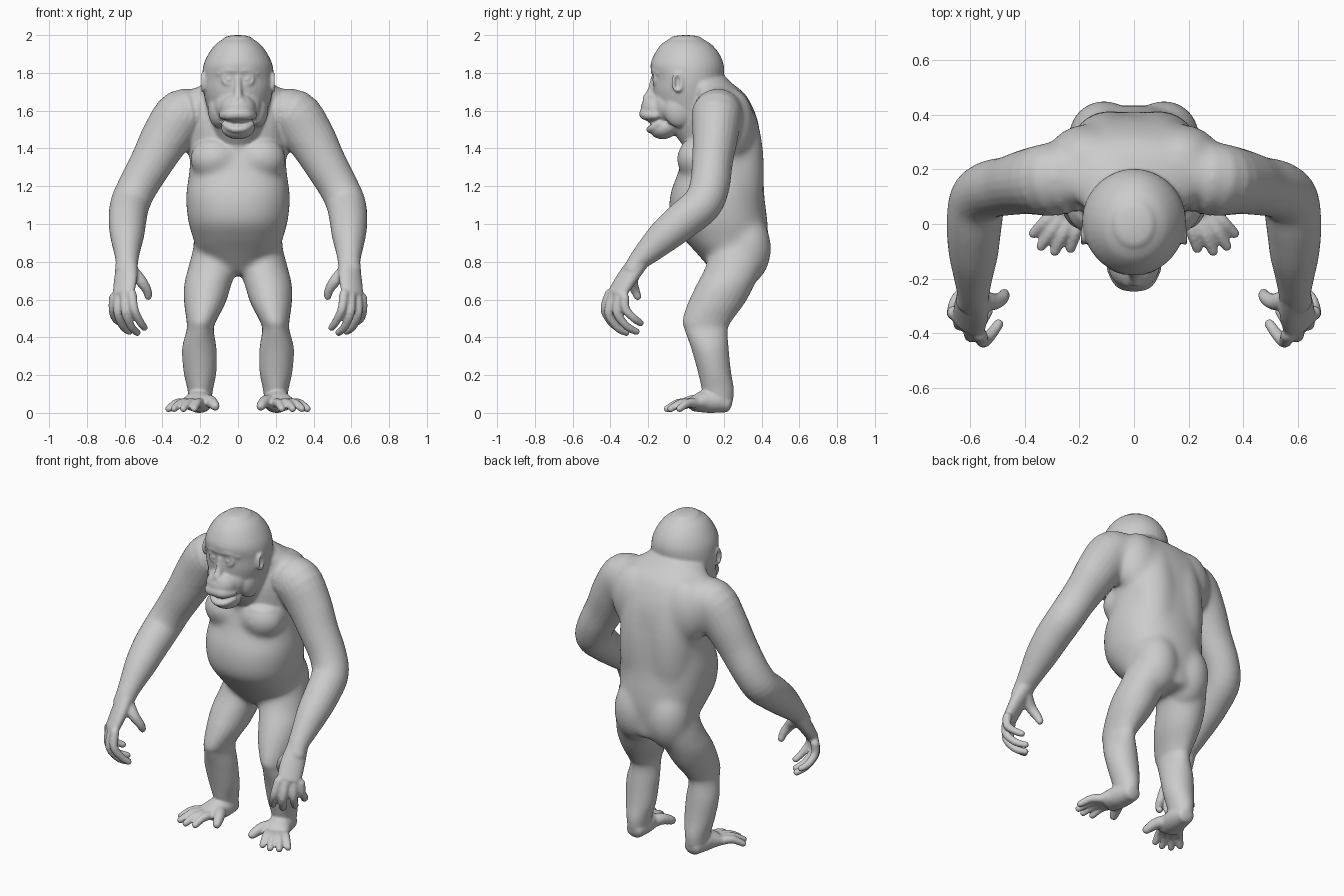
import bpy, bmesh, math
from mathutils import Vector, Matrix

bm = bmesh.new()


def catmull(p0, p1, p2, p3, t):
    return [0.5 * (2*b + (c-a)*t + (2*a-5*b+4*c-d)*t*t + (3*b-a-3*c+d)*t**3)
            for a, b, c, d in zip(p0, p1, p2, p3)]


def tube(pts, s=1, flat=False, across=(1, 0, 0), dome=0.9, seg=24, power=2.0):
    """Loft smooth rings through (x, y, z, half_width, half_depth) points with round ends."""
    pts = [tuple(p) if len(p) == 5 else tuple(p) + (p[3],) for p in pts]
    path = []
    for i in range(len(pts) - 1):
        a, d = pts[max(i-1, 0)], pts[min(i+2, len(pts)-1)]
        path += [catmull(a, pts[i], pts[i+1], d, k/4) for k in range(4)]
    path.append(list(pts[-1]))
    cen = [Vector(p[:3]) for p in path]
    rings = []
    for i, p in enumerate(path):
        t = (cen[min(i+1, len(cen)-1)] - cen[max(i-1, 0)]).normalized()
        if flat:
            t = Vector((0, 0, 1 if t.z > 0 else -1))
        u = Vector(across)
        u = (u - t * u.dot(t)).normalized()
        v = t.cross(u)
        r = min(p[3], p[4]) * dome
        if i == 0:
            rings += [(cen[i] - t*r*math.sin(q), u, v, p[3]*math.cos(q), p[4]*math.cos(q)) for q in (1.45, 1.1, .75, .4)]
        rings.append((cen[i], u, v, p[3], p[4]))
        if i == len(path) - 1:
            rings += [(cen[i] + t*r*math.sin(q), u, v, p[3]*math.cos(q), p[4]*math.cos(q)) for q in (.4, .75, 1.1, 1.45)]
    loops = []
    for c, u, v, a, b in rings:
        loop = []
        for k in range(seg):
            w = 2*math.pi*k/seg
            cx, sy = [math.copysign(abs(n)**(2/power), n) for n in (math.cos(w), math.sin(w))]
            q = c + u*a*cx + v*b*sy
            loop.append(bm.verts.new((q.x*s, q.y, q.z)))
        loops.append(loop)
    for l0, l1 in zip(loops, loops[1:]):
        for k in range(seg):
            bm.faces.new((l0[k], l0[(k+1) % seg], l1[(k+1) % seg], l1[k]))
    bm.faces.new(loops[0])
    bm.faces.new(loops[-1])


def blob(c, r, s=1, tilt=0):
    m = Matrix.Translation((c[0]*s, c[1], c[2])) @ Matrix.Rotation(tilt, 4, 'X') @ Matrix.Diagonal((*r, 1))
    bmesh.ops.create_uvsphere(bm, u_segments=24, v_segments=16, radius=1, matrix=m)


# torso
tube([(0, .28, .75, .09, .14), (0, .26, .80, .16, .165), (0, .235, .86, .215, .192), (0, .207, .93, .24, .228),
      (0, .175, 1.02, .265, .256), (0, .165, 1.15, .275, .25), (0, .185, 1.28, .258, .225),
      (0, .195, 1.4, .255, .205), (0, .19, 1.55, .27, .19), (0, .175, 1.68, .26, .145),
      (0, .13, 1.74, .19, .12), (0, .10, 1.79, .10, .10)], flat=True, dome=.25, power=2.25, seg=36)
# head and neck
tube([(0, .12, 1.42, .13, .14), (0, .07, 1.53, .145, .17), (0, .03, 1.62, .165, .19),
      (0, .012, 1.7, .184, .187), (0, .012, 1.77, .19, .188), (0, .006, 1.84, .183, .194),
      (0, .005, 1.9, .157, .172), (0, .002, 1.95, .120, .134), (0, .0, 1.98, .078, .088)],
     flat=True, dome=.26, seg=36)
# muzzle, lips, jaw and nose
blob((0, -.15, 1.61), (.095, .09, .085))
blob((0, -.10, 1.63), (.125, .085, .11))
tube([(-.08, -.16, 1.575, .022), (-.048, -.208, 1.578, .028), (0, -.218, 1.583, .03),
      (.048, -.208, 1.578, .028), (.08, -.16, 1.575, .022)], across=(0, 0, 1))
blob((0, -.115, 1.51), (.09, .078, .060), tilt=.25)
tube([(-.075, -.14, 1.53, .014), (-.042, -.18, 1.507, .017), (0, -.192, 1.5, .018),
      (.042, -.18, 1.507, .017), (.075, -.14, 1.53, .014)], across=(0, 0, 1))
tube([(0, -.172, 1.77, .016), (0, -.182, 1.71, .02), (0, -.206, 1.665, .024)])

for s in (1, -1):
    # face details: nostril wings, eye rims, brow, eyes, ears, jowls
    blob((.02, -.212, 1.652), (.018, .018, .014), s)
    rim = [(.048 + .033*math.cos(a), -.170 + .008*abs(math.cos(a)), 1.765 + .026*math.sin(a), .008)
           for a in [k*math.pi/5 for k in range(11)]]
    tube(rim, s, across=(0, 1, 0), seg=10)
    tube([(0, -.170, 1.81, .017), (.05, -.165, 1.815, .018), (.10, -.138, 1.795, .016)], s, across=(0, 0, 1))
    blob((.048, -.162, 1.765), (.018, .018, .015), s)
    ear = [(.187, -.045 + .024*math.cos(a), 1.75 + .044*math.sin(a), .009)
           for a in [k*math.pi/5 for k in range(11)]]
    tube(ear, s, across=(1, 0, 0), seg=10)
    blob((.105, -.035, 1.61), (.055, .085, .10), s)
    # chest, back, shoulder blade and buttock muscles
    blob((.12, .065, 1.345), (.135, .115, .115), s)
    blob((.09, .26, 1.28), (.15, .155, .42), s)
    blob((.17, .24, 1.52), (.15, .125, .20), s)
    blob((.11, .32, .87), (.13, .132, .19), s)
    # arm
    tube([(.18, .18, 1.59, .125), (.29, .165, 1.58, .14, .135), (.38, .155, 1.46, .132, .12),
          (.455, .14, 1.33, .115, .108), (.53, .125, 1.2, .105), (.572, .085, 1.105, .104),
          (.585, -.015, 1.02, .1), (.587, -.11, .94, .09), (.588, -.19, .865, .072),
          (.588, -.25, .805, .06, .055), (.592, -.285, .75, .06, .05)], s, dome=.6)
    # palm
    tube([(.588, -.25, .80, .058, .05), (.595, -.315, .71, .07, .042), (.606, -.367, .63, .068, .034)],
         s, across=(.75, .66, 0), dome=.6)
    # thumb and fingers
    tube([(.565, -.27, .75, .038), (.515, -.285, .70, .031), (.482, -.27, .65, .025), (.475, -.255, .615, .02)], s, seg=14)
    for f in ([(.562, -.405, .63), (.55, -.43, .55), (.52, -.40, .485), (.495, -.365, .45)],
              [(.598, -.385, .62), (.595, -.41, .53), (.563, -.365, .453), (.532, -.315, .425)],
              [(.632, -.355, .61), (.636, -.365, .53), (.61, -.315, .46), (.574, -.262, .43)],
              [(.658, -.325, .61), (.662, -.32, .55), (.65, -.275, .50), (.62, -.24, .475)]):
        tube([(*p, r) for p, r in zip(f, (.026, .0235, .0215, .019))], s, seg=14)
    # leg
    tube([(.125, .28, .86, .115, .15), (.135, .255, .77, .13, .155), (.16, .21, .68, .126, .155),
          (.176, .16, .58, .109, .15), (.193, .113, .49, .08, .131), (.2, .107, .44, .072, .114),
          (.205, .127, .34, .091, .099), (.201, .15, .22, .087, .088), (.2, .168, .13, .069, .085),
          (.2, .175, .07, .06, .075)], s, flat=True, dome=.5)
    # foot
    tube([(.197, .22, .047, .052, .047), (.2, .17, .060, .066, .060), (.21, .10, .060, .073, .060),
          (.232, .045, .048, .075, .042)], s, dome=.5)
    # toes
    tube([(.185, .09, .055, .042), (.15, .035, .062, .034), (.13, -.01, .047, .029), (.12, -.035, .034, .024)], s, seg=14)
    for bx, by, tx, ty in ((.195, .03, .232, -.09), (.232, .025, .29, -.101),
                           (.262, .035, .34, -.082), (.28, .055, .368, -.035)):
        tube([(bx, by, .05, .027), (bx*.5+tx*.5, by*.5+ty*.5, .052, .0235), (tx, ty, .021, .019)], s, seg=14)

bmesh.ops.recalc_face_normals(bm, faces=bm.faces)
mesh = bpy.data.meshes.new("ape_body")
bm.to_mesh(mesh)
bm.free()
body = bpy.data.objects.new("ape_body", mesh)
bpy.context.collection.objects.link(body)
bpy.context.view_layer.objects.active = body
body.select_set(True)

# fuse all parts into one smooth skin
rm = body.modifiers.new("fuse", 'REMESH')
rm.mode = 'VOXEL'
rm.voxel_size = .008
rm.use_smooth_shade = True
bpy.ops.object.modifier_apply(modifier="fuse")

# blend the trunk muscles strongly, the face, hands and feet only lightly
trunk = body.vertex_groups.new(name="trunk")
for v in body.data.vertices:
    x, y, z = v.co
    fade = min((.40 - abs(x)) / .10, (z - .62) / .12, (1.78 - z) / .06, 1)
    if z > 1.42:
        fade = min(fade, (y - .06) / .06)
    if fade > 0:
        trunk.add([v.index], fade, 'REPLACE')
for name, group, count in (("blend_trunk", "trunk", 90), ("soften", "", 4)):
    sm = body.modifiers.new(name, 'SMOOTH')
    sm.factor = .5
    sm.iterations = count
    sm.vertex_group = group
    bpy.ops.object.modifier_apply(modifier=name)
bpy.ops.object.shade_smooth()
